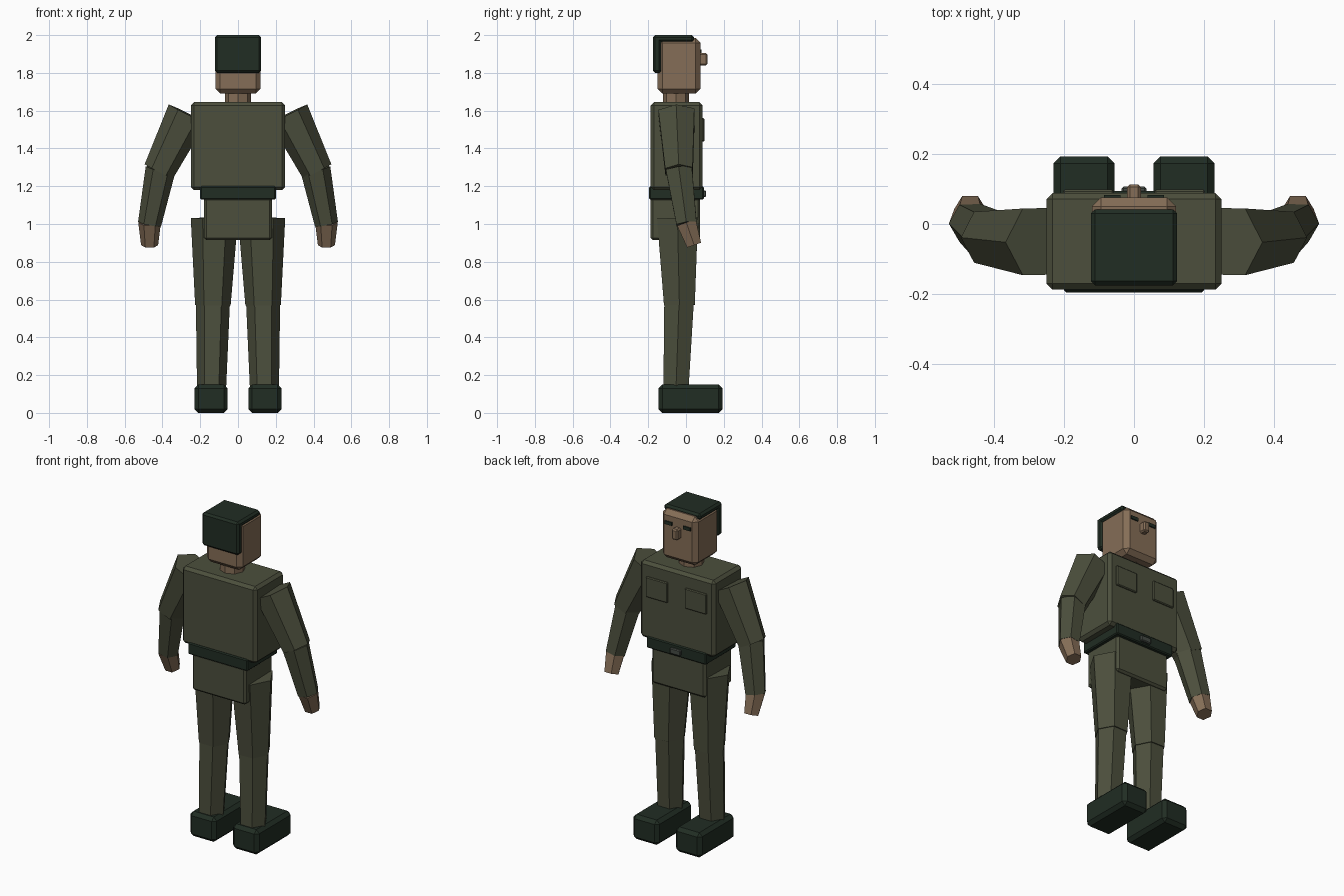
import bpy, bmesh
from math import cos, sin, pi
from mathutils import Vector

if "Cube" in bpy.data.objects:
    bpy.data.objects.remove(bpy.data.objects["Cube"])


def material(name, rgb):
    m = bpy.data.materials.new(name)
    m.diffuse_color = (*rgb, 1)
    m.use_nodes = True
    m.node_tree.nodes["Principled BSDF"].inputs["Base Color"].default_value = m.diffuse_color
    return m


OLIVE = material("olive_cloth", (0.072, 0.078, 0.046))
DARK = material("dark_green", (0.015, 0.026, 0.017))
SKIN = material("skin", (0.235, 0.155, 0.095))
METAL = material("dull_metal", (0.06, 0.07, 0.06))


def finish(bm, name, mat):
    bmesh.ops.recalc_face_normals(bm, faces=bm.faces)
    me = bpy.data.meshes.new(name)
    bm.to_mesh(me)
    bm.free()
    me.materials.append(mat)
    ob = bpy.data.objects.new(name, me)
    bpy.context.collection.objects.link(ob)
    return ob


def box(name, mat, x, y, z, bevel=0.0):
    """Box from (min, max) ranges, with chamfered edges."""
    bm = bmesh.new()
    bmesh.ops.create_cube(bm, size=1)
    for v in bm.verts:
        v.co = [lo + (c + 0.5) * (hi - lo) for c, (lo, hi) in zip(v.co, (x, y, z))]
    if bevel:
        bmesh.ops.bevel(bm, geom=bm.edges[:], offset=bevel, segments=1,
                        affect='EDGES', profile=0.5)
    return finish(bm, name, mat)


def limb(name, mat, a, b, ra, rb, side=1, sides=6):
    """Tapered prism from point a to point b, mirrored in x when side is -1."""
    bm = bmesh.new()
    a, b = Vector(a), Vector(b)
    d = (b - a).normalized()
    u = (Vector((1, 0, 0)) - d * d.x).normalized()
    w = d.cross(u)
    rings = []
    for p, r in ((a, ra), (b, rb)):
        ring = []
        for i in range(sides):
            t = 2 * pi * i / sides
            co = p + (u * cos(t) + w * sin(t)) * r
            co.x *= side
            ring.append(bm.verts.new(co))
        bm.faces.new(ring)
        rings.append(ring)
    for i in range(sides):
        j = (i + 1) % sides
        bm.faces.new((rings[0][i], rings[0][j], rings[1][j], rings[1][i]))
    return finish(bm, name, mat)


# Body
box("torso", OLIVE, (-0.25, 0.25), (-0.187, 0.088), (1.18, 1.645), 0.017)
box("belt", DARK, (-0.2, 0.2), (-0.195, 0.094), (1.13, 1.2), 0.006)
box("belt_buckle", METAL, (-0.035, 0.035), (0.085, 0.107), (1.143, 1.178), 0.005)
box("pelvis", OLIVE, (-0.18, 0.18), (-0.187, 0.075), (0.915, 1.14), 0.012)

# Head
limb("neck", SKIN, (0, -0.053, 1.6), (0, -0.053, 1.72), 0.07, 0.07, sides=8)
box("head", SKIN, (-0.12, 0.12), (-0.15, 0.076), (1.69, 1.985), 0.026)
box("hair_top", DARK, (-0.123, 0.123), (-0.173, 0.042), (1.962, 2.0), 0.012)
box("hair_panel", DARK, (-0.123, 0.123), (-0.175, -0.13), (1.8, 2.0), 0.012)
box("nose", SKIN, (-0.02, 0.02), (0.06, 0.113), (1.84, 1.905), 0.008)

for s, tag in ((1, "right"), (-1, "left")):
    def span(lo, hi):
        return (min(s * lo, s * hi), max(s * lo, s * hi))

    # Face and chest details
    box(f"eye_{tag}", DARK, span(0.038, 0.086), (0.074, 0.083), (1.905, 1.925))
    box(f"chest_pocket_{tag}", OLIVE, span(0.058, 0.203), (0.08, 0.098), (1.437, 1.56), 0.005)

    # Arms
    limb(f"upper_arm_{tag}", OLIVE, (0.268, -0.05, 1.584), (0.419, -0.037, 1.279), 0.11, 0.084, s)
    limb(f"forearm_{tag}", OLIVE, (0.41, -0.037, 1.29), (0.468, 0.003, 1.0), 0.08, 0.062, s)
    limb(f"hand_{tag}", SKIN, (0.468, 0.002, 1.008), (0.468, 0.043, 0.888), 0.06, 0.045, s)

    # Legs
    limb(f"thigh_{tag}", OLIVE, (0.125, -0.045, 1.03), (0.133, -0.035, 0.57), 0.125, 0.094, s)
    limb(f"shin_{tag}", OLIVE, (0.133, -0.037, 0.58), (0.14, -0.053, 0.13), 0.09, 0.077, s)
    box(f"boot_{tag}", DARK, span(0.055, 0.23), (-0.145, 0.193), (0.0, 0.15), 0.02)
